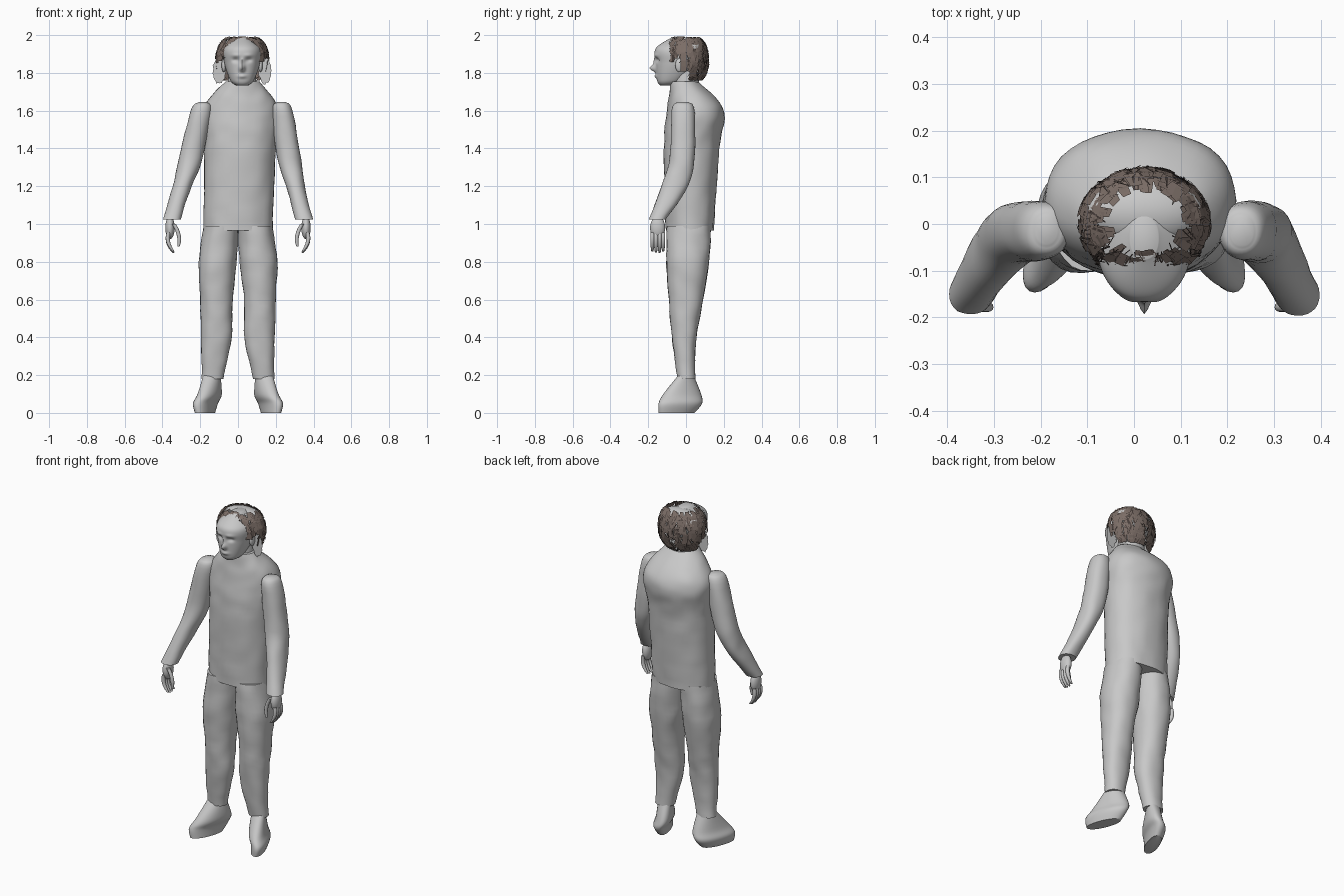
import bpy, bmesh, math, random
from mathutils import Vector, noise

random.seed(4)
if "Cube" in bpy.data.objects:
    bpy.data.objects.remove(bpy.data.objects["Cube"])


def material(name, *color):
    mat = bpy.data.materials.new(name)
    mat.use_nodes = True
    mat.diffuse_color = (*color, 1)
    mat.node_tree.nodes["Principled BSDF"].inputs["Base Color"].default_value = (*color, 1)
    return mat


GREY = material("plain grey", 0.58, 0.58, 0.58)
BROWN = material("hair brown", 0.2, 0.155, 0.135)
DARK = material("dark hair brown", 0.06, 0.045, 0.04)
SIDES = {"left": 1, "right": -1}
MIDDLE = 0.022  # the head sits slightly off centre


def finish(bm, name, mat, smooth=True):
    """Turn the bmesh into a coloured object."""
    mesh = bpy.data.meshes.new(name)
    bm.to_mesh(mesh)
    bm.free()
    mesh.materials.append(mat)
    part = bpy.data.objects.new(name, mesh)
    bpy.context.collection.objects.link(part)
    if smooth:
        bpy.ops.object.select_all(action="DESELECT")
        part.select_set(True)
        bpy.context.view_layer.objects.active = part
        bpy.ops.object.shade_smooth_by_angle(angle=math.radians(50))


def spline(rows, steps):
    """Smooth curve through rows of numbers."""
    curve = []
    last = len(rows) - 1
    for i in range(last):
        before, start, end, after = (rows[min(max(k, 0), last)] for k in (i - 1, i, i + 1, i + 2))
        for step in range(steps):
            t = step / steps
            ease_in = t * (1 - t) ** 2 / 2
            ease_out = t * t * (t - 1) / 2
            blend = t * t * (3 - 2 * t)
            curve.append([b + (c - b) * blend + (c - a) * ease_in + (d - b) * ease_out
                          for a, b, c, d in zip(before, start, end, after)])
    return curve + [rows[last]]


def unchanged(point):
    return point


def loft(name, rows, side=1, segments=28, steps=6, power=2.2, skew=0, wrinkle=0, shape=unchanged):
    """Closed body through level rings given as height, centre x, centre y, radius x, radius y."""
    bm = bmesh.new()
    rings = []
    for z, x, y, radius_x, radius_y in spline(rows, steps):
        ring = []
        for i in range(segments):
            angle = math.tau * i / segments
            c, s = math.cos(angle), math.sin(angle)
            along = radius_x * math.copysign(abs(c) ** (2 / power), c)
            across = radius_y * math.copysign(abs(s) ** (2 / power), s)
            point = Vector((side * (x + along - skew * across), y + across, z))
            fold = wrinkle * noise.noise(point * 14)
            point += Vector((c * side, s, 0)) * fold
            ring.append(bm.verts.new(shape(point)))
        rings.append(ring)
    for lower, upper in zip(rings, rings[1:]):
        for i in range(segments):
            bm.faces.new((lower[i - 1], lower[i], upper[i], upper[i - 1]))
    bm.faces.new(rings[0])
    bm.faces.new(rings[-1])
    bmesh.ops.recalc_face_normals(bm, faces=bm.faces)
    finish(bm, name, GREY)


def ellipsoid(name, centre, size):
    bm = bmesh.new()
    bmesh.ops.create_uvsphere(bm, u_segments=24, v_segments=16, radius=1)
    bmesh.ops.scale(bm, vec=size, verts=bm.verts)
    bmesh.ops.translate(bm, vec=centre, verts=bm.verts)
    finish(bm, name, GREY)


def digit(name, side, top, length, x, y, swing, curl):
    """Tapered finger that swings out and curls back as it descends."""
    rows = []
    for step in range(9):
        t = step / 8
        radius = 0.011 * (1 - t ** 4 / 2)
        rows.append((top - length * t, x + swing * t - curl * t * t, y, radius, radius))
    loft(name, rows, side, segments=12, steps=1, power=2)


# Shirt body and neck
loft("shirt_body", [(0.965, 0, 0.02, 0.183, 0.127), (1.4, 0.01, 0.03, 0.19, 0.147),
                    (1.61, 0.015, 0.05, 0.198, 0.148), (1.755, MIDDLE, -0.01, 0.09, 0.07)],
     segments=40, steps=12, wrinkle=0.005)
loft("neck", [(1.7, MIDDLE, 0, 0.08, 0.07), (1.82, MIDDLE, 0, 0.07, 0.07)])

# Sleeves, trousers, shoes and hands, mirrored
SLEEVE = [(1.645, 0.21, -0.015, 0.022, 0.03), (1.6, 0.215, -0.015, 0.054, 0.06),
          (1.35, 0.26, -0.02, 0.063, 0.066), (1.2, 0.3, -0.06, 0.05, 0.07), (1.025, 0.35, -0.15, 0.046, 0.045)]
TROUSER = [(0.99, 0.09, 0.015, 0.09, 0.115), (0.8, 0.108, 0.01, 0.1, 0.113), (0.6, 0.115, 0, 0.085, 0.09),
           (0.4, 0.114, -0.01, 0.08, 0.066), (0.18, 0.136, 0, 0.056, 0.045)]
SHOE = [(0, 0.175, -0.05, 0.04, 0.095), (0.05, 0.172, -0.03, 0.05, 0.115),
        (0.1, 0.15, -0.02, 0.052, 0.1), (0.2, 0.138, 0, 0.043, 0.04)]


def upper_shift(point):
    """The shoulders lean a little to the model's left."""
    point.x += 0.04 * max(0, point.z - 1.1)
    return point


for label, side in SIDES.items():
    loft(label + "_sleeve", SLEEVE, side, wrinkle=0.004, shape=upper_shift)
    loft(label + "_trouser_leg", TROUSER, side, wrinkle=0.006)
    loft(label + "_shoe", SHOE, side, skew=0.35)
    ellipsoid(label + "_palm", (side * 0.36, -0.15, 0.98), (0.025, 0.04, 0.06))
    for i, finger in enumerate(("index", "middle", "ring", "little")):
        length = 0.1 + 0.008 * math.sin(i)
        digit(f"{label}_{finger}_finger", side, 0.955, length, 0.367, -0.178 + 0.019 * i, swing=0.035, curl=0.06)
    digit(label + "_thumb", side, 1, 0.12, 0.34, -0.178, swing=-0.08, curl=-0.055)

# Head with face features: offset from the middle, height, spread across, spread up, depth
FEATURES = {"nose": (0, 1.825, 0.013, 0.018, -0.034), "bridge": (0, 1.86, 0.01, 0.02, -0.01),
            "eye": (0.034, 1.868, 0.018, 0.012, 0.012), "brow": (0.034, 1.893, 0.024, 0.01, -0.005),
            "lips": (0, 1.782, 0.022, 0.01, -0.01)}


def carve_face(point):
    if point.y < -0.07:
        for offset, height, across, up, depth in FEATURES.values():
            sideways = (abs(point.x - MIDDLE) - offset) / across
            point.y += depth * math.exp(-sideways ** 2 - ((point.z - height) / up) ** 2)
    return point


loft("head", [(1.733, MIDDLE, -0.1, 0.03, 0.035), (1.76, MIDDLE, -0.08, 0.062, 0.073),
              (1.85, MIDDLE, -0.04, 0.094, 0.12), (1.93, MIDDLE, -0.03, 0.097, 0.13),
              (1.988, MIDDLE, -0.03, 0.03, 0.045)],
     segments=96, steps=18, shape=carve_face)
ellipsoid("bare_crown", (MIDDLE, 0.025, 1.93), (0.125, 0.075, 0.058))

for label, side in SIDES.items():
    ellipsoid(label + "_ear", (MIDDLE + side * 0.097, -0.035, 1.84), (0.012, 0.022, 0.036))
    # Ragged sheet hanging beside the face
    bm = bmesh.new()
    outline = []
    for i in range(32):
        angle, reach = math.tau * i / 32, random.uniform(0.86, 1.06)
        outline.append(bm.verts.new((MIDDLE + side * 0.122 + 0.036 * reach * math.cos(angle), -0.02,
                                     1.812 + 0.072 * reach * math.sin(angle))))
    bm.faces.new(outline)
    finish(bm, label + "_side_sheet", GREY, smooth=False)


# Hair: overlapping cards and loose strands on a shell round the skull
def shell_point(angle, fall, lift):
    """Angle zero faces the front; fall runs from crown to nape."""
    latitude = math.pi * (0.1 + 0.72 * min(max(fall, 0), 1))
    swell = math.sin(latitude) ** 0.6
    return Vector((MIDDLE + (0.14 * swell + lift) * math.sin(angle),
                   -(0.12 * swell + lift) * math.cos(angle),
                   1.87 + 0.13 * math.cos(latitude)))


def covered(angle, fall):
    """Short tuft in front, locks at the temples, full cover behind."""
    turned = abs(angle)
    if turned < 0.45:
        return fall < 0.25
    if turned < 1.45:
        return 0.08 < fall < 0.52
    return fall > 0.12 and (turned > 1.8 or fall < 0.7)


def hair(name, mat, width, length, spread):
    bm = bmesh.new()
    for card in range(600):
        angle, fall = random.uniform(-math.pi, math.pi), random.random()
        if covered(angle, fall):
            size = random.uniform(0.6, 1.2)
            half, drop = width * size, length * size
            turn = random.uniform(-spread, spread)
            lift = random.uniform(-0.004, 0.006)
            corners = [(angle - half, fall - drop), (angle + half, fall - drop),
                       (angle + half + turn, fall + drop), (angle - half + turn, fall + drop)]
            bm.faces.new([bm.verts.new(shell_point(a, f, lift)) for a, f in corners])
    finish(bm, name, mat, smooth=False)


hair("hair_cards", BROWN, width=0.12, length=0.09, spread=0.12)
hair("hair_strands", DARK, width=0.018, length=0.08, spread=0.25)
